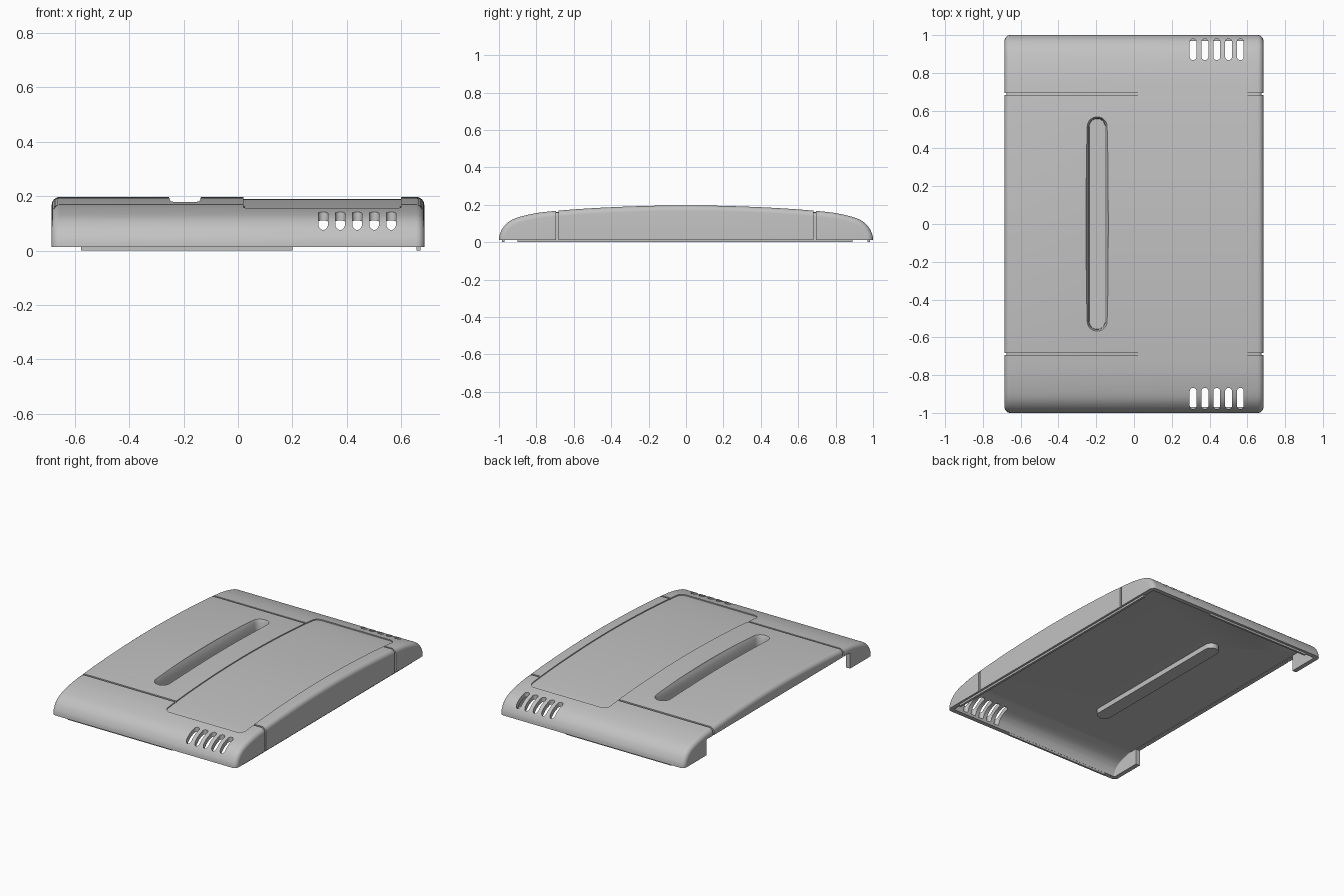
import bpy, bmesh, math
from mathutils import Vector

cube = bpy.data.objects.get("Cube")
if cube:
    bpy.data.objects.remove(cube, do_unlink=True)

grey = bpy.data.materials.new("mid_grey_plastic")
grey.use_nodes = True
COLOR = (0.54, 0.54, 0.54, 1)
grey.diffuse_color = COLOR
grey.node_tree.nodes["Principled BSDF"].inputs["Base Color"].default_value = COLOR

HALF_WIDTH, WALL, RIM, CEILING = 0.685, 0.03, 0.013, 0.122


def make_object(name, bm):
    bmesh.ops.recalc_face_normals(bm, faces=bm.faces[:])
    mesh = bpy.data.meshes.new(name)
    bm.to_mesh(mesh)
    bm.free()
    mesh.materials.append(grey)
    obj = bpy.data.objects.new(name, mesh)
    bpy.context.collection.objects.link(obj)
    return obj


def loft(name, rings):
    """Skin closed rings of equal length and cap both ends."""
    bm = bmesh.new()
    loops = [[bm.verts.new(p) for p in ring] for ring in rings]
    n = len(loops[0])
    for a, b in zip(loops, loops[1:]):
        for i in range(n):
            j = (i + 1) % n
            bm.faces.new((a[i], a[j], b[j], b[i]))
    bm.faces.new(loops[0])
    bm.faces.new(loops[-1])
    return make_object(name, bm)


def box(name, x0, x1, y0, y1, z0, z1):
    return loft(name, [[(x0, y0, z), (x1, y0, z), (x1, y1, z), (x0, y1, z)]
                       for z in (z0, z1)])


def rounded(x, half_x, half_y, radius, z, y=0, steps=8):
    """Ring of a rounded rectangle at height z."""
    ring = []
    for k, (sx, sy) in enumerate(((1, 1), (-1, 1), (-1, -1), (1, -1))):
        for s in range(steps + 1):
            a = math.pi / 2 * (k + s / steps)
            ring.append((x + sx * (half_x - radius) + radius * math.cos(a),
                         y + sy * (half_y - radius) + radius * math.sin(a), z))
    return ring


def slot(x, half_x, half_y, z, y=0):
    """Ring with fully rounded ends."""
    return rounded(x, half_x, half_y, half_x - 0.0005, z, y)


def boolean(obj, tool, operation='DIFFERENCE'):
    mod = obj.modifiers.new("cut", 'BOOLEAN')
    mod.operation, mod.solver, mod.object = operation, 'EXACT', tool
    graph = bpy.context.evaluated_depsgraph_get()
    mesh = bpy.data.meshes.new_from_object(obj.evaluated_get(graph))
    obj.modifiers.clear()
    obj.data = mesh
    bpy.data.objects.remove(tool, do_unlink=True)


# Arched side profile, smoothed from a few points
HALF = [(-1, 0.015), (-0.993, 0.05), (-0.967, 0.092), (-0.915, 0.127),
        (-0.81, 0.154), (-0.69, 0.168), (-0.5, 0.182), (-0.25, 0.193), (0, 0.197)]


def smooth_profile():
    pts = [Vector(p) for p in HALF]
    pts = [Vector((-1, -0.02))] + pts + [Vector((-pts[-2].x, pts[-2].y))]
    out = []
    for a, b, c, d in zip(pts, pts[1:], pts[2:], pts[3:]):
        for s in range(5):
            t = s / 5
            out.append(0.5 * (2 * b + (c - a) * t + (2 * a - 5 * b + 4 * c - d) * t * t
                              + (3 * b - a - 3 * c + d) * t ** 3))
    out.append(Vector(HALF[-1]))
    return out + [Vector((-p.x, p.y)) for p in out[-2::-1]]


PROFILE = smooth_profile()


def arch(name, inset):
    """Solid arched body shrunk by inset, with rounded side edges."""
    base = -0.05 - inset
    line = [Vector((-1, base))] + PROFILE + [Vector((1, base))]
    normals = []
    for i in range(len(line)):
        t = (line[min(i + 1, len(line) - 1)] - line[max(i - 1, 0)]).normalized()
        normals.append(Vector((t.y, -t.x)))
    normals[0], normals[-1] = Vector((1, 0)), Vector((-1, 0))
    radius = max(0.03 - inset, 0.006)
    half = HALF_WIDTH - inset
    sections = []
    for s in range(7):
        a = math.pi / 2 * s / 6
        sections.append((half - radius + radius * math.sin(a),
                         inset + radius * (1 - math.cos(a))))
    sections = [(-x, d) for x, d in sections[::-1]] + sections
    return loft(name, [[(x, p.x + n.x * d, p.y + n.y * d) for p, n in zip(line, normals)]
                       for x, d in sections])


# Cover shell, hollowed from below up to a flat ceiling
shell = arch("cover_shell", 0)
hollow = arch("hollow", WALL)
boolean(hollow, box("ceiling", -1, 1, -2, 2, CEILING, 0.5))
boolean(shell, hollow)
boolean(shell, box("rim_trim", -1, 1, -2, 2, -0.5, RIM))

# Long finger groove, with its pocket showing underneath
GX = -0.195
boolean(shell, loft("pocket", [slot(GX, 0.047, 0.565, z) for z in (0.088, 0.135)]), 'UNION')
boolean(shell, loft("groove", [slot(GX, 0.041, 0.557, 0.103), slot(GX, 0.043, 0.559, 0.16),
                               slot(GX, 0.057, 0.573, 0.19), slot(GX, 0.062, 0.578, 0.21)]))
boolean(shell, box("groove_floor_step", GX - 0.037, GX + 0.037, -0.195, 0.195, 0.097, 0.13))

# Shallow sunken panel that follows the arch
panel = loft("panel", [rounded(0.31, 0.29, 0.81, 0.04, z) for z in (0.05, 0.4)])
boolean(panel, arch("panel_floor", 0.007))
boolean(shell, panel)

# Seam grooves beside the panel and down the sides
for side in (-1, 1):
    for x0, x1 in ((-0.9, 0.025), (0.595, 0.9)):
        seam = box("seam", x0, x1, side * 0.688 - 0.006, side * 0.688 + 0.006, 0, 0.4)
        boolean(seam, arch("seam_floor", 0.009))
        boolean(shell, seam)

# Vent slots at both ends
for side in (-1, 1):
    for i in range(5):
        boolean(shell, loft("vent", [slot(0.313 + 0.0625 * i, 0.018, 0.056, z, side * 0.924)
                                     for z in (0.03, 0.3)]))

# Cut-away side wall between the end caps
boolean(shell, box("side_opening", -0.8, -0.648, -0.76, 0.76, -0.1, 0.119))

# Locating lips under the rim
box("left_side_lip", 0.656, 0.671, -0.9, 0.89, 0, RIM + 0.004)
box("front_lip", -0.577, 0.2, -0.984, -0.971, 0, RIM + 0.004)
box("back_lip", -0.577, 0.2, 0.971, 0.984, 0, RIM + 0.004)

# Smooth the curved surfaces, keep edges crisp
bpy.ops.object.select_all(action='DESELECT')
shell.select_set(True)
bpy.context.view_layer.objects.active = shell
bpy.ops.object.shade_smooth_by_angle(angle=math.radians(25))
